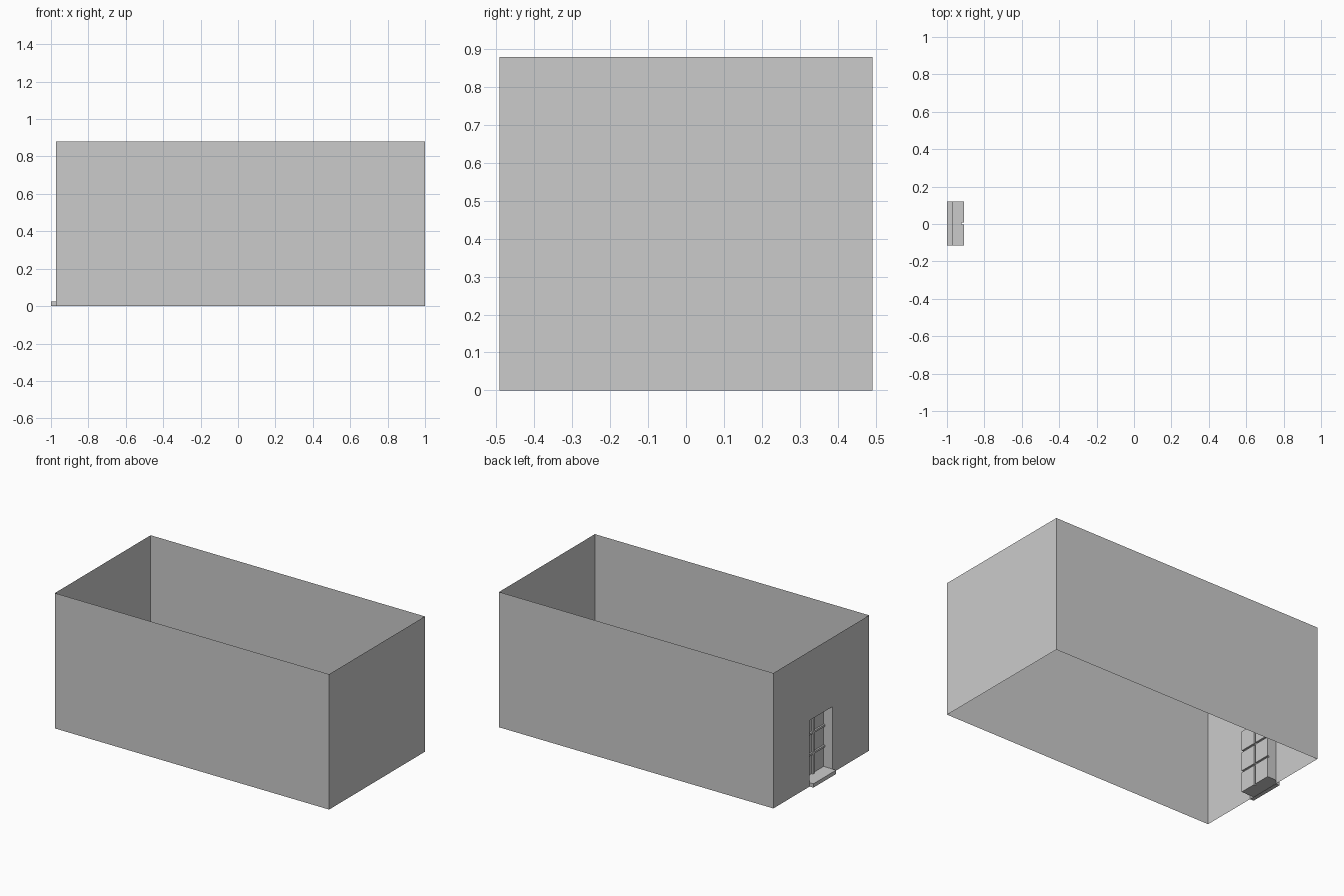
import bpy

if "Cube" in bpy.data.objects:
    bpy.data.objects.remove(bpy.data.objects["Cube"])

# Main dimensions
XL, XR, Y, H = -0.973, 1.0, 0.492, 0.88
Y0, Y1 = -0.114, 0.119            # window opening
Z0, Z1 = 0.025, 0.43
XG, XB = -0.91, -0.921            # pane plane, glazing bar plane
SILL = -1.0
B = 0.006                         # half width of a glazing bar


def make(name, faces):
    verts, idx = [], []
    for f in faces:
        idx.append(list(range(len(verts), len(verts) + len(f))))
        verts += f
    me = bpy.data.meshes.new(name)
    me.from_pydata(verts, [], idx)
    me.update()
    ob = bpy.data.objects.new(name, me)
    bpy.context.collection.objects.link(ob)
    return ob


def stops(a, b, n):
    """Pane/bar boundaries along one direction for n panes."""
    out = [a]
    for i in range(1, n):
        c = a + (b - a) * i / n
        out += [c - B, c + B]
    return out + [b]


def notched(s, outer):
    """Outline (x, t) of a reveal whose inner edge steps around the bars."""
    pts = [(outer, s[0])]
    for i in range(len(s) - 1):
        x = XG if i % 2 == 0 else XB
        pts += [(x, s[i]), (x, s[i + 1])]
    return pts + [(outer, s[-1])]


# Single-skin walls, open above and below
make("front_wall", [[(XL, -Y, 0), (XR, -Y, 0), (XR, -Y, H), (XL, -Y, H)]])
make("back_wall", [[(XR, Y, 0), (XL, Y, 0), (XL, Y, H), (XR, Y, H)]])
make("right_wall", [[(XR, -Y, 0), (XR, Y, 0), (XR, Y, H), (XR, -Y, H)]])
outline = [(Y, 0), (Y1, 0), (Y1, Z1), (Y0, Z1), (Y0, 0), (-Y, 0), (-Y, H), (Y, H)]
make("window_wall", [[(XL, y, z) for y, z in reversed(outline)][::-1]])

ys, zs = stops(Y0, Y1, 2), stops(Z0, Z1, 3)

# Window reveal: two jambs and a header
make("window_reveal", [
    [(x, Y0, z) for x, z in notched(zs, XL)][::-1],
    [(x, Y1, z) for x, z in notched(zs, XL)],
    [(x, y, Z1) for x, y in notched(ys, XL)][::-1],
])

# Projecting sill
sill = [[(x, y, Z0) for x, y in notched(ys, SILL)],
        [(SILL, Y1, 0), (SILL, Y0, 0), (SILL, Y0, Z0), (SILL, Y1, Z0)],
        [(SILL, Y0, 0), (SILL, Y1, 0), (XL, Y1, 0), (XL, Y0, 0)]]
for y in (Y0, Y1):
    sill.append([(SILL, y, 0), (XL, y, 0), (XL, y, Z0), (SILL, y, Z0)])
make("window_sill", sill)

# Panes, with glazing bars raised outwards
panes, bars = [], []
for i in range(len(ys) - 1):
    for j in range(len(zs) - 1):
        a, b, c, d = ys[i], ys[i + 1], zs[j], zs[j + 1]
        pane = i % 2 == 0 and j % 2 == 0
        x = XG if pane else XB
        (panes if pane else bars).append([(x, b, c), (x, a, c), (x, a, d), (x, b, d)])
        if pane:
            # bar sides around the pane, skipping the reveal edges
            for k, y in ((i, a), (i + 1, b)):
                if 0 < k < len(ys) - 1:
                    bars.append([(XB, y, c), (XG, y, c), (XG, y, d), (XB, y, d)])
            for k, z in ((j, c), (j + 1, d)):
                if 0 < k < len(zs) - 1:
                    bars.append([(XB, a, z), (XG, a, z), (XG, b, z), (XB, b, z)])
make("window_panes", panes)
make("glazing_bars", bars)
